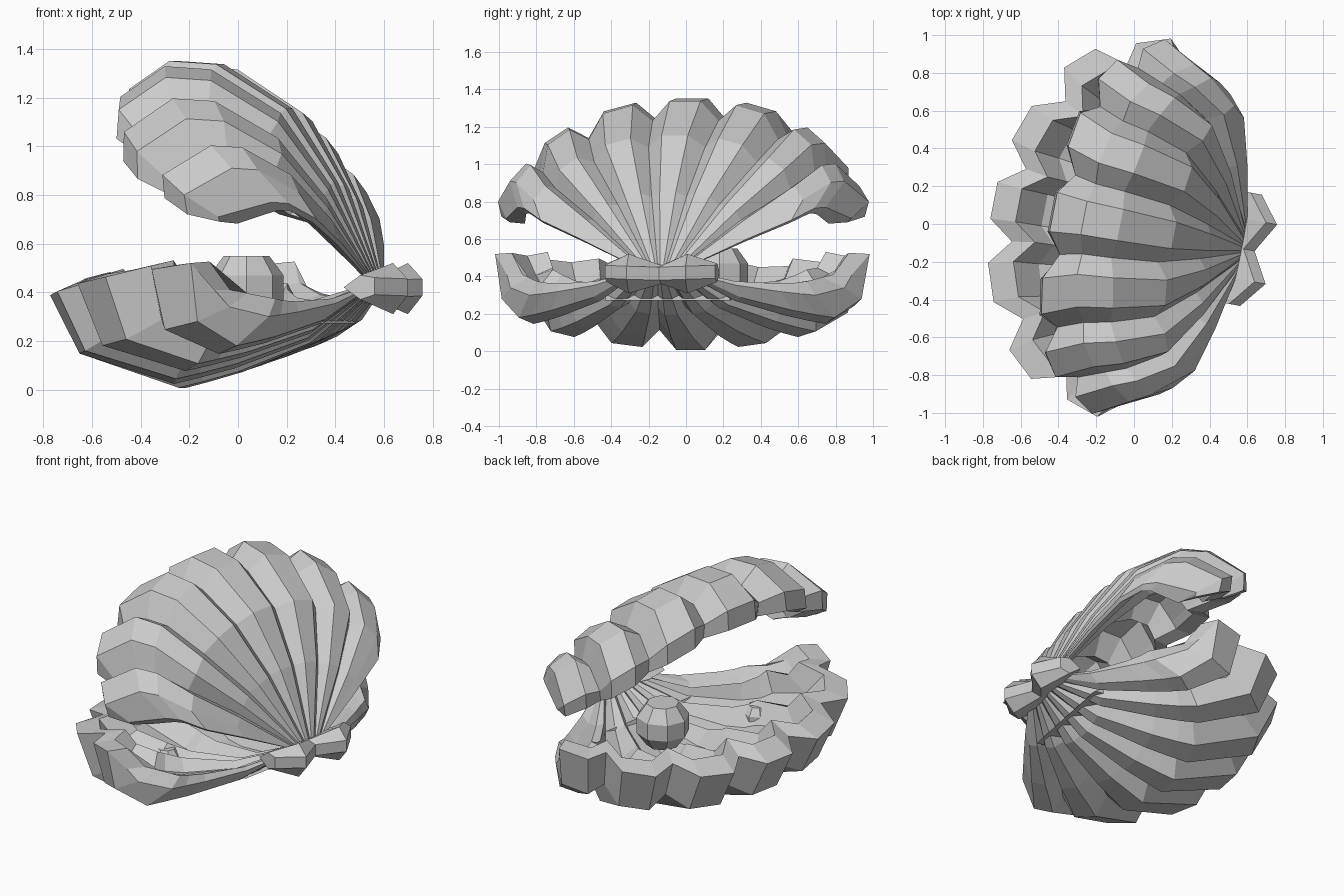
import bpy, bmesh, math
from mathutils import Matrix, Vector

if "Cube" in bpy.data.objects:
    bpy.data.objects.remove(bpy.data.objects["Cube"])

# One plain grey for everything
grey = bpy.data.materials.new("shell_grey")
grey.use_nodes = True
grey.diffuse_color = (0.6, 0.6, 0.6, 1)
grey.node_tree.nodes["Principled BSDF"].inputs["Base Color"].default_value = (0.6, 0.6, 0.6, 1)

# Local frame: origin at the hinge, shell opening toward -x, slightly turned
HINGE = Matrix.Translation((0.57, -0.13, 0)) @ Matrix.Rotation(math.radians(-11), 4, 'Z')


def finish(name, bm, matrix=HINGE):
    bmesh.ops.recalc_face_normals(bm, faces=bm.faces)
    bm.transform(matrix)
    mesh = bpy.data.meshes.new(name)
    bm.to_mesh(mesh)
    bm.free()
    mesh.materials.append(grey)
    obj = bpy.data.objects.new(name, mesh)
    bpy.context.collection.objects.link(obj)
    return obj


def loft(bm, loops):
    """Bridge closed point loops of equal length."""
    rows = [[bm.verts.new(p) for p in loop] for loop in loops]
    n = len(rows[0])
    for a, b in zip(rows, rows[1:]):
        for k in range(n):
            bm.faces.new((a[k], a[(k + 1) % n], b[(k + 1) % n], b[k]))
    return rows


def sample(row, s):
    """Mirror-symmetric point on a row given at rib 0, 1, 2, last crest and outer edge."""
    keys = (0, 1, 2, 3.23, 3.5)
    a = abs(s)
    i = max(k for k in range(4) if keys[k] <= a)
    f = (a - keys[i]) / (keys[i + 1] - keys[i])
    p = Vector(row[i]).lerp(Vector(row[i + 1]), f)
    return Vector((p.x, math.copysign(p.y, s), p.z))


def shell(name, base_z, rows, mids, leans, side, thick, lip):
    """Fan of seven ribs; rows = crown, turn and rim lines across the fan.
    leans tilt the inward direction forward from vertical; side is +1 up or -1 down."""
    pull_xy = (1, 1, 0.99, 0.98, 0.97, 0.93, 0.91)
    pull = (0, 0.045, 0.085, 0.1, 0.1, 0.06, 0.03)
    thick_xy = (1, 1, 0.98, 0.96, 0.94, 0.88, 0.9)
    inward = [Vector((-math.sin(math.radians(a)), 0, side * math.cos(math.radians(a))))
              for a in leans]
    steps = [-3.5]
    for rib in range(-3, 4):
        steps += [rib - 0.23, rib + 0.23, rib + 0.5]
    loops = []
    for s in steps:
        base = Vector((0, s * 0.045, base_z))
        crown, turn, rim = [sample(r, s) for r in rows]
        line = [base]
        for fx, fy, fz in mids:
            d = crown - base
            line.append(base + Vector((d.x * fx, d.y * fy, d.z * fz)))
        line += [crown, turn, rim]
        edge = abs(s) > 3.4
        valley = abs(s % 1 - 0.5) < 0.01 and not edge
        depths = [t * (0.35 if edge else 1) for t in thick] + [lip * (1 - abs(s) / 3.5)]
        outer, inner = [], []
        for k, q in enumerate(line):
            if valley:
                q = Vector((q.x * pull_xy[k], q.y * pull_xy[k], q.z)) + inward[k] * pull[k]
            outer.append(q)
            w = thick_xy[k]
            inner.append(Vector((q.x * w, q.y * w, q.z)) + inward[k] * depths[k])
        loops.append(outer + inner[::-1])
    bm = bmesh.new()
    grid = loft(bm, loops)
    # Close the two side edges
    for col in (grid[0], grid[-1]):
        n = len(col)
        for k in range(n // 2 - 1):
            bm.faces.new((col[k], col[k + 1], col[n - 2 - k], col[n - 1 - k]))
    return finish(name, bm)


# Raised upper shell
shell("upper_shell", 0.46, (
    [(-0.86, 0, 1.36), (-0.82, 0.39, 1.32), (-0.70, 0.73, 1.16), (-0.43, 0.91, 0.91), (-0.28, 0.84, 0.77)],
    [(-1.02, 0, 1.25), (-1.00, 0.46, 1.19), (-0.89, 0.82, 1.02), (-0.61, 1.01, 0.80), (-0.48, 0.94, 0.71)],
    [(-1.03, 0, 1.13), (-1.01, 0.47, 1.07), (-0.89, 0.82, 0.90), (-0.60, 0.99, 0.72), (-0.48, 0.92, 0.69)],
), ((0.2, 0.42, 0.44), (0.43, 0.77, 0.78), (0.77, 0.93, 0.985)),
    (65, 62, 48, 20, 5, 0, 0), -1, (0.02, 0.05, 0.07, 0.09, 0.1, 0.08), 0)

# Resting lower shell with a raised floor
shell("lower_shell", 0.42, (
    [(-0.82, 0, 0.0), (-0.79, 0.34, 0.03), (-0.65, 0.69, 0.09), (-0.42, 0.86, 0.18), (-0.30, 0.78, 0.30)],
    [(-1.22, 0, 0.14), (-1.17, 0.42, 0.15), (-0.96, 0.81, 0.19), (-0.56, 0.98, 0.28), (-0.44, 0.91, 0.34)],
    [(-1.35, 0, 0.38), (-1.29, 0.43, 0.39), (-1.05, 0.86, 0.45), (-0.58, 1.02, 0.52), (-0.50, 0.94, 0.41)],
), ((0.33, 0.36, 0.55), (0.7, 0.72, 0.84), (0.88, 0.88, 0.94)),
    (40, 35, 18, 8, 0, 0, 0), 1, (0.02, 0.07, 0.13, 0.17, 0.21, 0.16), 0.08)

# Hinge bow: narrow waist, flared wings, blunt ends
bm = bmesh.new()
waist, flare, end = (-0.06, 0.07, 0.36, 0.46), (-0.1, 0.16, 0.31, 0.52), (-0.08, 0.05, 0.37, 0.47)
loops = []
for y, (x0, x1, z0, z1) in ((-0.3, end), (-0.16, flare), (0, waist), (0.16, flare), (0.3, end)):
    zm = (z0 + z1) / 2
    loops.append([(x0, y, zm), (x1 - 0.06, y, z0), (x1, y, zm - 0.03),
                  (x1, y, zm + 0.04), (x1 - 0.06, y, z1)])
rows = loft(bm, loops)
bm.faces.new(rows[0])
bm.faces.new(rows[-1])
finish("hinge_bow", bm)

# Thin ledge under the hinge
bm = bmesh.new()
rows = loft(bm, [[(-0.27, y, 0.275), (-0.15, y, 0.272), (-0.2, y, 0.302), (-0.26, y, 0.302)]
                 for y in (-0.34, 0, 0.34)])
bm.faces.new(rows[0])
bm.faces.new(rows[-1])
finish("hinge_ledge", bm)

# Faceted pearl and a small bump on the shell floor
for name, place, radius in (("pearl", (0.035, 0.18, 0.42), 0.16),
                            ("floor_bump", (-0.17, -0.47, 0.27), 0.09)):
    bm = bmesh.new()
    bmesh.ops.create_uvsphere(bm, u_segments=8, v_segments=5, radius=radius)
    poles = [v for v in bm.verts if abs(v.co.z) > radius * 0.95]
    bmesh.ops.dissolve_verts(bm, verts=poles)
    finish(name, bm, Matrix.Translation(place))
